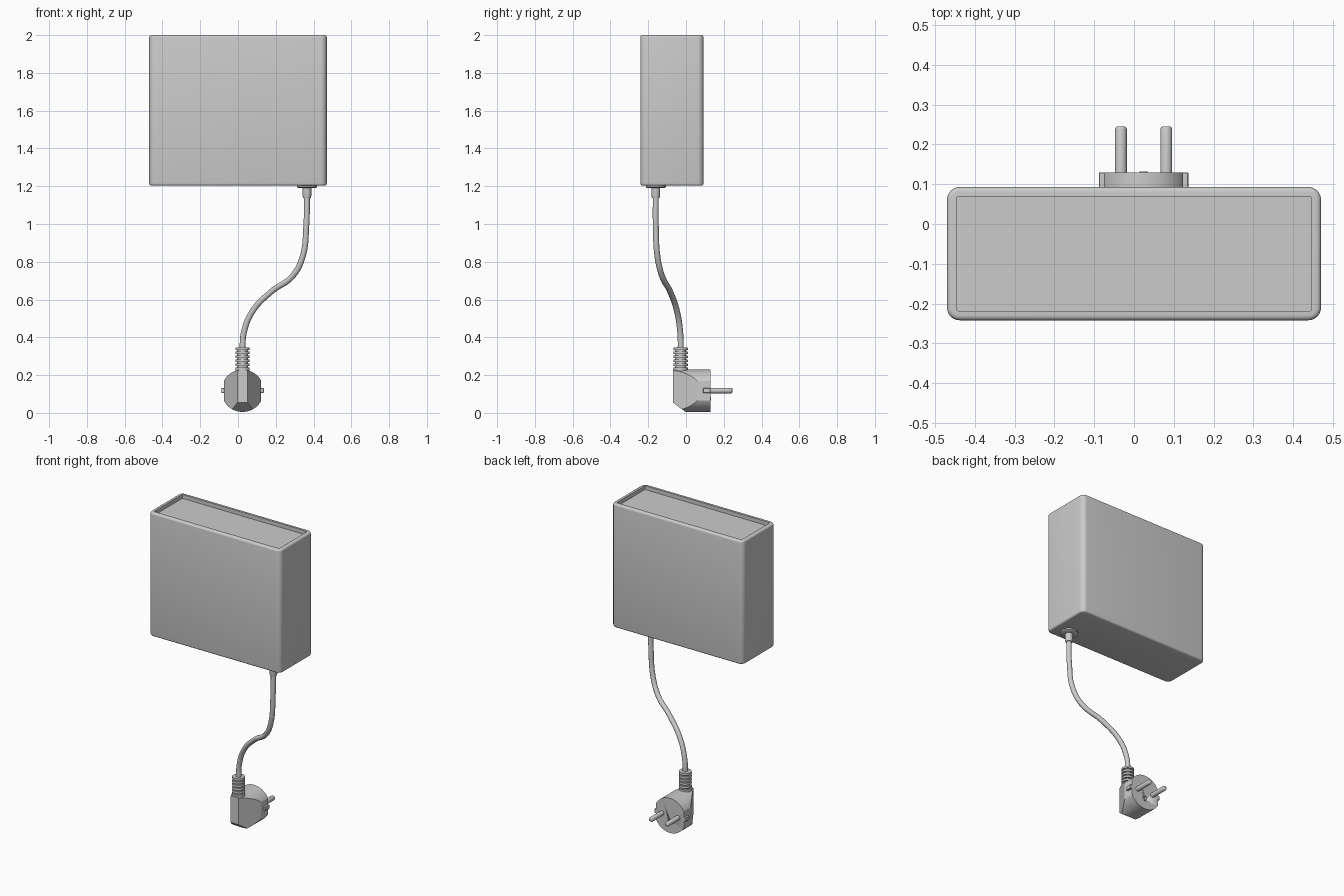
import bpy, bmesh, math
from mathutils import Vector, Matrix

if "Cube" in bpy.data.objects:
    bpy.data.objects.remove(bpy.data.objects["Cube"])

PX, PZ = 0.024, 0.115          # plug centre


def finish(name, bm, angle=35):
    bmesh.ops.recalc_face_normals(bm, faces=bm.faces)
    me = bpy.data.meshes.new(name)
    bm.to_mesh(me)
    bm.free()
    ob = bpy.data.objects.new(name, me)
    bpy.context.collection.objects.link(ob)
    bpy.ops.object.select_all(action='DESELECT')
    ob.select_set(True)
    bpy.context.view_layer.objects.active = ob
    bpy.ops.object.shade_smooth_by_angle(angle=math.radians(angle))
    return ob


def loft(name, loops):
    """Skin closed point loops and cap both ends."""
    bm = bmesh.new()
    rings = [[bm.verts.new(p) for p in lp] for lp in loops]
    n = len(rings[0])
    for a, b in zip(rings, rings[1:]):
        for i in range(n):
            j = (i + 1) % n
            bm.faces.new((a[i], a[j], b[j], b[i]))
    bm.faces.new(rings[0])
    bm.faces.new(rings[-1])
    return finish(name, bm)


def lathe(name, profile, origin, along_y=False, n=24):
    """Turn (radius, height) points around z, or around y."""
    rot = Matrix.Rotation(-math.pi / 2, 3, 'X') if along_y else Matrix.Identity(3)
    loops = [[Vector(origin) + rot @ Vector((r * math.cos(2 * math.pi * i / n),
                                             r * math.sin(2 * math.pi * i / n), h))
              for i in range(n)] for r, h in profile]
    return loft(name, loops)


def rounded_rect(inset, r, z):
    hx, hy, cy = 0.47 - inset, 0.1675 - inset, -0.0745
    pts = []
    for k, (sx, sy) in enumerate(((1, 1), (-1, 1), (-1, -1), (1, -1))):
        for s in range(7):
            a = math.pi / 2 * (k + s / 6)
            pts.append(Vector((sx * (hx - r) + r * math.cos(a),
                               cy + sy * (hy - r) + r * math.sin(a), z)))
    return pts


# Housing: filleted box with a raised rim around a sunken top
F, R, Z0, Z1 = 0.012, 0.032, 1.203, 2.0
steps = [math.pi / 2 * i / 4 for i in range(5)]
loops = [rounded_rect(F * (1 - math.sin(a)), R - F * (1 - math.sin(a)),
                      Z0 + F * (1 - math.cos(a))) for a in steps]
loops += [rounded_rect(F * (1 - math.cos(a)), R - F * (1 - math.cos(a)),
                       Z1 - F * (1 - math.sin(a))) for a in steps]
loops += [rounded_rect(0.024, 0.004, Z1), rounded_rect(0.024, 0.004, Z1 - 0.025)]
loft("housing", loops)

# Cable outlet under the housing
lathe("cable_flange", [(0.045, 1.19), (0.053, 1.195), (0.053, 1.21)], (0.365, -0.16, 0))
lathe("cable_sleeve", [(0.02, 1.138), (0.023, 1.15), (0.023, 1.2)], (0.365, -0.16, 0))

# Cable
path = [(0.365, -0.16, 1.16), (0.362, -0.16, 1.0), (0.34, -0.15, 0.82),
        (0.285, -0.125, 0.72), (0.18, -0.085, 0.645), (0.075, -0.047, 0.535),
        (0.03, -0.03, 0.42), (PX, -0.028, 0.32)]
cu = bpy.data.curves.new("cable", 'CURVE')
cu.dimensions = '3D'
cu.bevel_depth = 0.0155
cu.bevel_resolution = 4
cu.use_fill_caps = True
sp = cu.splines.new('BEZIER')
sp.bezier_points.add(len(path) - 1)
sp.resolution_u = 8
for bp, co in zip(sp.bezier_points, path):
    bp.co = co
    bp.handle_left_type = bp.handle_right_type = 'AUTO'
cable = bpy.data.objects.new("cable", cu)
bpy.context.collection.objects.link(cable)
bpy.ops.object.select_all(action='DESELECT')
cable.select_set(True)
bpy.context.view_layer.objects.active = cable
bpy.ops.object.convert(target='MESH')
bpy.ops.object.shade_smooth()

# Ribbed strain relief
profile = [(0.038, 0.2), (0.038, 0.24)]
for i in range(5):
    z = 0.24 + i * 0.021
    profile += [(0.029, z), (0.029, z + 0.008), (0.038, z + 0.008), (0.037, z + 0.021)]
lathe("strain_relief", profile, (PX, -0.028, 0))

# Plug body: round disc pared down to a faceted grip towards the front
bm = bmesh.new()
bmesh.ops.create_cone(bm, cap_ends=True, segments=64, radius1=0.112, radius2=0.112, depth=0.2,
                      matrix=Matrix.Translation((PX, 0.03, PZ + 0.002)) @
                      Matrix.Rotation(math.pi / 2, 4, 'X'))


def pare(point, normal):
    res = bmesh.ops.bisect_plane(bm, geom=bm.verts[:] + bm.edges[:] + bm.faces[:], dist=1e-6,
                                 plane_co=point, plane_no=normal, clear_outer=True)
    edges = [e for e in res['geom_cut'] if isinstance(e, bmesh.types.BMEdge)]
    bmesh.ops.contextual_create(bm, geom=edges)


for s in (-1, 1):
    pare((PX + s * 0.099, 0, 0), (s, 0, 0))
    pare((PX + s * 0.027, -0.07, 0), (s * 0.13, -0.072, 0))
pare((0, -0.07, 0.055), (0, -0.05, -0.068))
body = finish("plug_body", bm, 25)

# Earth socket hole in the plug face
hole = lathe("hole_cutter", [(0.016, 0.08), (0.016, 0.2)], (PX, 0, 0.075), True)
hole.hide_render = True
hole.hide_viewport = True
mod = body.modifiers.new("earth_hole", 'BOOLEAN')
mod.operation = 'DIFFERENCE'
mod.solver = 'EXACT'
mod.object = hole
lathe("earth_contact", [(0.01, 0.07), (0.01, 0.132)], (PX, 0, 0.075), True).hide_render = False

# Pins and side guide ribs
for s, side in ((-1, "left"), (1, "right")):
    lathe("pin_" + side, [(0.015, 0.11), (0.015, 0.238), (0.013, 0.243), (0.01, 0.245)],
          (PX + s * 0.057, 0, PZ + 0.003), True)
    bm = bmesh.new()
    bmesh.ops.create_cube(bm, size=1, matrix=Matrix.Translation((PX + s * 0.1035, 0.11, PZ + 0.003))
                          @ Matrix.Diagonal((0.018, 0.04, 0.025, 1)))
    bmesh.ops.bevel(bm, geom=bm.edges[:], offset=0.002, segments=1, affect='EDGES')
    finish("guide_rib_" + side, bm)
